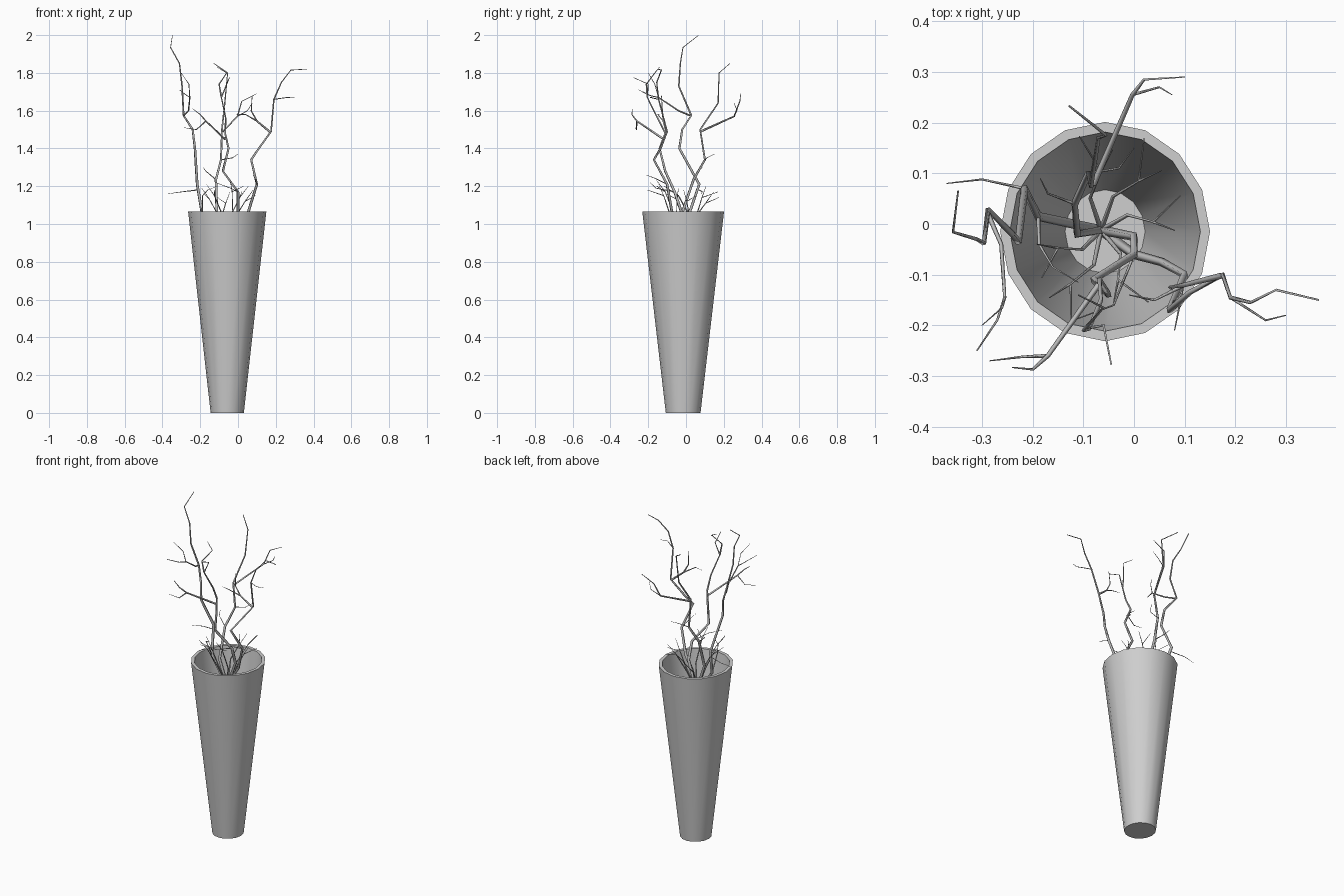
import bpy, bmesh, math
from mathutils import Vector


def material(name, g):
    m = bpy.data.materials.new(name)
    m.diffuse_color = (g, g, g, 1)
    return m


vase_mat = material("pale grey ceramic", 0.62)
wood_mat = material("grey wood", 0.5)

# Vase: tapered 16-sided cup with a thin wall and an inner floor
CX, CY, N = -0.057, -0.015, 16
bm = bmesh.new()
rings = []
for r, z in [(0.088, 0), (0.207, 1.065), (0.188, 1.065), (0.079, 0.03)]:
    rings.append([bm.verts.new((CX + r * math.cos(2 * math.pi * i / N),
                                CY + 1.045 * r * math.sin(2 * math.pi * i / N), z))
                  for i in range(N)])
for a, b in zip(rings, rings[1:]):
    for i in range(N):
        j = (i + 1) % N
        bm.faces.new((a[i], a[j], b[j], b[i]))
bm.faces.new(rings[0][::-1])
bm.faces.new(rings[-1])
bmesh.ops.recalc_face_normals(bm, faces=bm.faces)
me = bpy.data.meshes.new("vase")
bm.to_mesh(me)
bm.free()
me.materials.append(vase_mat)
vase = bpy.data.objects.new("vase", me)
bpy.context.collection.objects.link(vase)
bpy.context.view_layer.objects.active = vase
vase.select_set(True)
bpy.ops.object.shade_smooth_by_angle(angle=math.radians(35))


def branch(name, paths):
    """One object of tapered square tubes; each path is (start radius, end radius, points)."""
    cu = bpy.data.curves.new(name, 'CURVE')
    cu.dimensions = '3D'
    cu.bevel_depth = 1.0
    cu.bevel_resolution = 0
    cu.use_fill_caps = True
    for r0, r1, pts in paths:
        sp = cu.splines.new('POLY')
        sp.points.add(len(pts) - 1)
        for i, p in enumerate(pts):
            sp.points[i].co = (*p, 1)
            sp.points[i].radius = r0 + (r1 - r0) * i / (len(pts) - 1)
    cu.materials.append(wood_mat)
    ob = bpy.data.objects.new(name, cu)
    bpy.context.collection.objects.link(ob)


foot, hub = (-0.06, -0.015, 0.03), (-0.065, -0.012, 0.9)

# Tall left branch with its forward side shoot and rim twigs
branch("left_branch", [
    (0.011, 0.002, [foot, hub, (-0.189, 0.015, 1.05), (-0.216, 0.07, 1.21),
                    (-0.228, -0.035, 1.4), (-0.24, -0.02, 1.5), (-0.288, 0.028, 1.575),
                    (-0.296, -0.038, 1.73), (-0.31, -0.03, 1.85),
                    (-0.357, -0.016, 1.935), (-0.347, 0.065, 1.998)]),
    (0.005, 0.0015, [(-0.288, 0.02, 1.575), (-0.262, -0.04, 1.6), (-0.255, -0.145, 1.67),
                     (-0.27, -0.19, 1.68), (-0.31, -0.25, 1.71)]),
    (0.003, 0.001, [(-0.255, -0.145, 1.67), (-0.26, -0.165, 1.74), (-0.3, -0.2, 1.8)]),
    (0.003, 0.001, [(-0.216, 0.07, 1.18), (-0.3, 0.088, 1.17), (-0.37, 0.08, 1.16)]),
    (0.004, 0.001, [(-0.189, 0.015, 1.05), (-0.187, -0.04, 1.15), (-0.16, -0.085, 1.18),
                    (-0.11, -0.115, 1.2)]),
])

# Rear branch
branch("rear_branch", [
    (0.011, 0.002, [foot, hub, (-0.112, -0.02, 1.06), (-0.117, 0.04, 1.235),
                    (-0.09, 0.1, 1.34), (-0.085, 0.075, 1.5), (-0.07, 0.17, 1.64),
                    (-0.055, 0.175, 1.8), (-0.128, 0.233, 1.85)]),
    (0.006, 0.0015, [(-0.08, 0.078, 1.49), (-0.003, 0.255, 1.57), (0.02, 0.285, 1.65),
                     (0.1, 0.29, 1.69)]),
    (0.003, 0.001, [(-0.003, 0.255, 1.57), (0.05, 0.27, 1.6), (0.075, 0.255, 1.64)]),
    (0.003, 0.001, [(-0.117, 0.04, 1.235), (-0.17, 0.06, 1.28), (-0.185, 0.09, 1.3)]),
    (0.003, 0.001, [(-0.09, 0.1, 1.34), (-0.03, 0.11, 1.35), (0.0, 0.15, 1.37)]),
])

# Front branch
branch("front_branch", [
    (0.011, 0.002, [foot, hub, (0.0, -0.025, 1.066), (0.0, -0.06, 1.17),
                    (-0.08, -0.11, 1.28), (-0.05, -0.14, 1.4), (-0.068, -0.11, 1.48),
                    (-0.065, -0.15, 1.56), (-0.088, -0.205, 1.67), (-0.06, -0.2, 1.74),
                    (-0.045, -0.277, 1.775)]),
    (0.006, 0.0015, [(-0.07, -0.12, 1.45), (-0.17, -0.26, 1.545), (-0.2, -0.287, 1.58),
                     (-0.24, -0.283, 1.61)]),
    (0.004, 0.001, [(-0.17, -0.26, 1.545), (-0.22, -0.262, 1.5), (-0.285, -0.27, 1.51)]),
    (0.005, 0.0015, [(-0.088, -0.205, 1.67), (-0.1, -0.21, 1.74), (-0.06, -0.165, 1.8),
                     (-0.11, -0.14, 1.83)]),
    (0.003, 0.001, [(0.0, -0.06, 1.17), (-0.04, -0.16, 1.19), (-0.12, -0.19, 1.22)]),
])

# Right branch
branch("right_branch", [
    (0.011, 0.002, [foot, hub, (0.0, -0.06, 0.99), (0.055, -0.075, 1.066),
                    (0.1, -0.1, 1.21), (0.07, -0.17, 1.34), (0.11, -0.135, 1.4),
                    (0.175, -0.1, 1.49), (0.19, -0.145, 1.66), (0.23, -0.155, 1.75),
                    (0.28, -0.13, 1.815), (0.365, -0.15, 1.82)]),
    (0.006, 0.0015, [(0.172, -0.102, 1.485), (0.1, -0.12, 1.545), (0.07, -0.125, 1.6),
                     (0.075, -0.13, 1.68)]),
    (0.004, 0.001, [(0.1, -0.12, 1.545), (0.04, -0.15, 1.58), (-0.01, -0.14, 1.58)]),
    (0.003, 0.001, [(0.19, -0.145, 1.66), (0.26, -0.19, 1.67), (0.3, -0.18, 1.67)]),
    (0.003, 0.001, [(0.1, -0.1, 1.21), (0.09, -0.16, 1.24), (0.08, -0.21, 1.26)]),
])

# Fine twigs spreading low around the mouth
low = []
for deg, reach, top in [(20, 0.17, 1.15), (62, 0.2, 1.17), (100, 0.19, 1.14),
                        (250, 0.2, 1.18), (300, 0.17, 1.2), (215, 0.15, 1.16)]:
    d = Vector((math.cos(math.radians(deg)), math.sin(math.radians(deg)), 0))
    c = Vector((hub[0], hub[1], 0))
    side = Vector((-d.y, d.x, 0))
    at = lambda f, s, z: tuple(c + d * reach * f + side * s + Vector((0, 0, z)))
    low.append((0.005, 0.0012, [hub, at(0.35, 0.01, 1.04), at(0.6, -0.02, top - 0.03),
                                at(1.0, 0.01, top)]))
    low.append((0.0025, 0.001, [at(0.6, -0.02, top - 0.03), at(0.8, -0.05, top + 0.03)]))
branch("low_twigs", low)
